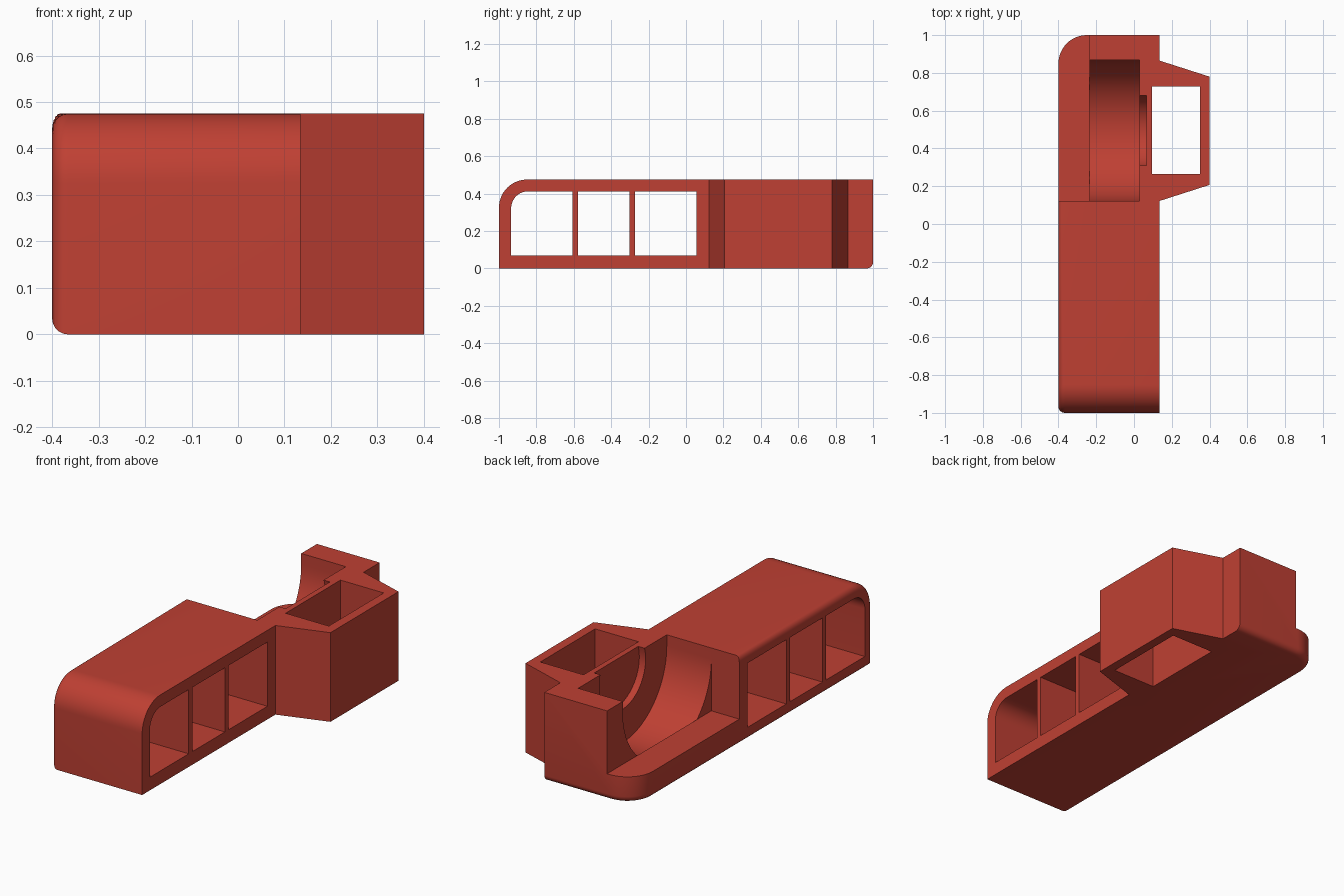
import bpy, bmesh, math

if "Cube" in bpy.data.objects:
    bpy.data.objects.remove(bpy.data.objects["Cube"])

red = bpy.data.materials.new("brick_red")
red.diffuse_color = (0.52, 0.051, 0.033, 1)
red.use_nodes = True
red.node_tree.nodes["Principled BSDF"].inputs["Base Color"].default_value = red.diffuse_color


def add_object(name, bm):
    bmesh.ops.recalc_face_normals(bm, faces=bm.faces)
    mesh = bpy.data.meshes.new(name)
    bm.to_mesh(mesh)
    bm.free()
    mesh.materials.append(red)
    ob = bpy.data.objects.new(name, mesh)
    bpy.context.collection.objects.link(ob)
    return ob


def prism(points, lo, hi, axis):
    """Extrude a profile along x (yz points) or z (xy points)."""
    bm = bmesh.new()
    place = (lambda p, h: (h, p[0], p[1])) if axis == 'x' else (lambda p, h: (p[0], p[1], h))
    face = bm.faces.new([bm.verts.new(place(p, lo)) for p in points])
    geo = bmesh.ops.extrude_face_region(bm, geom=[face])['geom']
    shift = (hi - lo, 0, 0) if axis == 'x' else (0, 0, hi - lo)
    bmesh.ops.translate(bm, verts=[v for v in geo if isinstance(v, bmesh.types.BMVert)], vec=shift)
    return bm


def rect(a0, a1, b0, b1):
    return [(a0, b0), (a1, b0), (a1, b1), (a0, b1)]


def arc(cy, cz, r, start, end, n):
    return [(cy + r * math.cos(start + (end - start) * i / n),
             cz + r * math.sin(start + (end - start) * i / n)) for i in range(n + 1)]


def round_edges(bm, test, radius, segments):
    edges = [e for e in bm.edges if test(e.verts[0].co, e.verts[1].co)]
    bmesh.ops.bevel(bm, geom=edges, offset=radius, segments=segments, profile=0.5, affect='EDGES')


def combine(target, other, operation):
    mod = target.modifiers.new("combine", 'BOOLEAN')
    mod.operation, mod.solver, mod.object = operation, 'EXACT', other
    deps = bpy.context.evaluated_depsgraph_get()
    mesh = bpy.data.meshes.new_from_object(target.evaluated_get(deps))
    target.modifiers.clear()
    target.data = mesh
    bpy.data.objects.remove(other)


H, L, R, PI = 0.475, -0.4, 0.135, math.pi


def near(a, b):
    return abs(a - b) < 1e-4


# Long body: rounded front top, rounded back left corner, softened left rim
profile = [(-1, 0), (1, 0), (1, H)] + arc(-0.85, H - 0.15, 0.15, PI / 2, PI, 14)
bm = prism(profile, L, R, 'x')
round_edges(bm, lambda a, b: near(a.x, L) and near(b.x, L) and near(a.y, 1) and near(b.y, 1), 0.15, 12)


def rim(a, b):
    on_left = near(a.x, L) and near(b.x, L)
    tangent = near(a.y, 0.85) and near(b.y, 0.85)
    bottom_back = near(a.z, 0) and near(b.z, 0) and min(a.y, b.y) > 0.84
    return (on_left and not tangent) or (bottom_back and max(a.x, b.x) < R - 0.01) or \
        (bottom_back and near(a.y, 1) and near(b.y, 1))


round_edges(bm, rim, 0.034, 5)
body = add_object("body", bm)

# Side pocket with tapered ends
pocket = [(0.05, 0.2), (R, 0.122), (0.4, 0.207), (0.4, 0.78), (R, 0.865), (0.05, 0.8)]
combine(body, add_object("side_pocket", prism(pocket, 0, H, 'z')), 'UNION')
combine(body, add_object("pocket_hole", prism(rect(0.095, 0.35, 0.265, 0.727), -0.2, 0.7, 'z')), 'DIFFERENCE')

# Low ledge beside the wheel well
combine(body, add_object("ledge_cut", prism(rect(0.122, 1.3, 0.14, 0.8), -0.7, -0.235, 'x')), 'DIFFERENCE')

# Wheel well and the shallow hub recess in its inner wall
CY, CZ, WR = 0.495, 0.415, 0.373
well = arc(CY, CZ, WR, PI, 2 * PI, 40) + [(CY + WR, 0.8), (CY - WR, 0.8)]
combine(body, add_object("wheel_well", prism(well, -0.235, 0.028, 'x')), 'DIFFERENCE')
hub = arc(CY, CZ, 0.195, 0, 2 * PI, 40)[:-1]
combine(body, add_object("hub_recess", prism(hub, -0.05, 0.065, 'x')), 'DIFFERENCE')

# Three windows through the front half, the first with a rounded corner
Z0, Z1 = 0.07, 0.412
first = [(-0.935, Z0), (-0.608, Z0), (-0.608, Z1)] + arc(-0.845, Z1 - 0.09, 0.09, PI / 2, PI, 10)
for shape in (first, rect(-0.578, -0.303, Z0, Z1), rect(-0.273, 0.055, Z0, Z1)):
    combine(body, add_object("window", prism(shape, -0.8, 0.3, 'x')), 'DIFFERENCE')

bpy.ops.object.select_all(action='DESELECT')
body.select_set(True)
bpy.context.view_layer.objects.active = body
bpy.ops.object.shade_smooth_by_angle(angle=math.radians(30))
